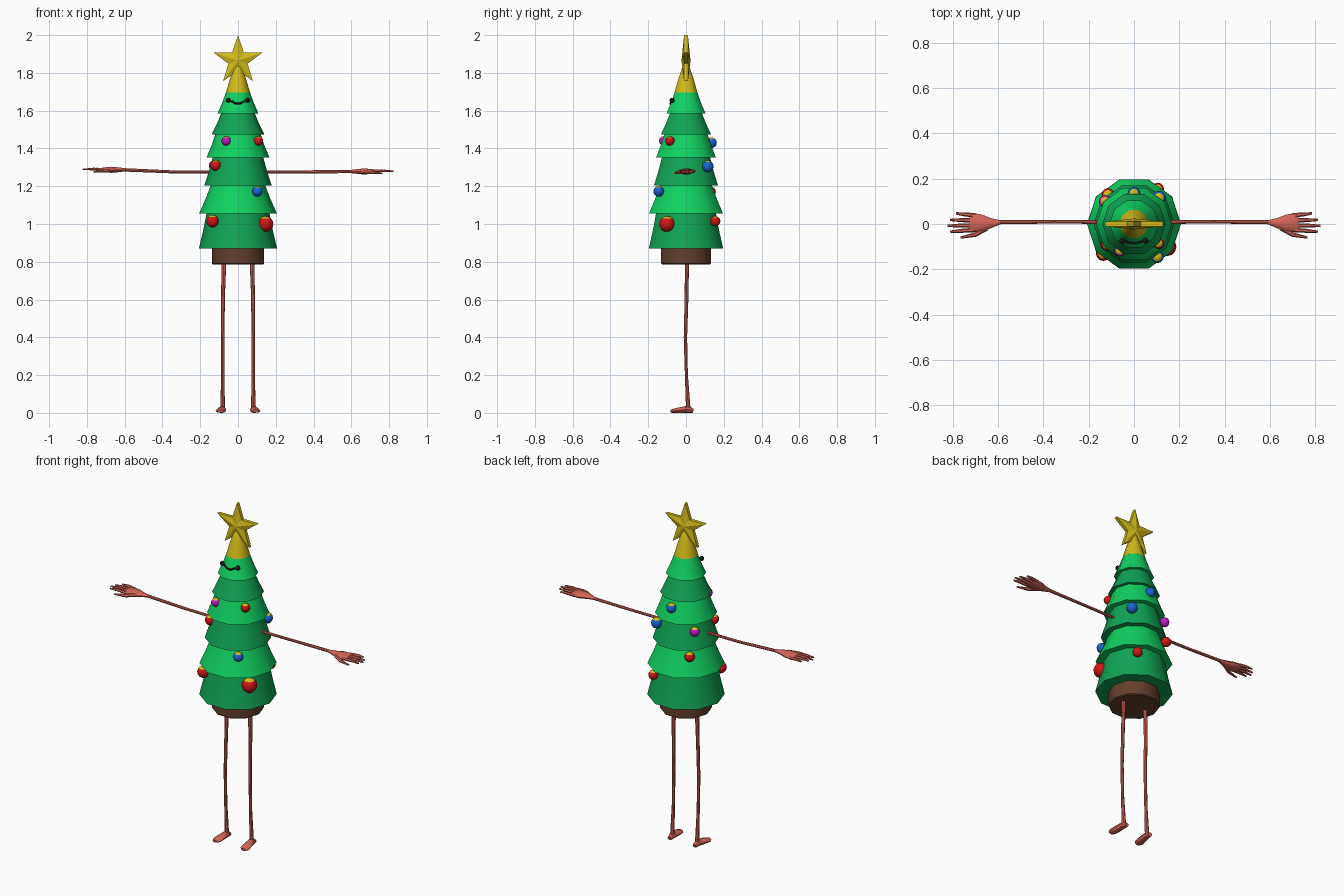
import bpy, bmesh, math
from mathutils import Vector

cube = bpy.data.objects.get("Cube")
if cube:
    bpy.data.objects.remove(cube, do_unlink=True)

X, Y, Z = Vector((1, 0, 0)), Vector((0, 1, 0)), Vector((0, 0, 1))


def material(name, rgb):
    m = bpy.data.materials.new(name)
    m.use_nodes = True
    m.diffuse_color = (*rgb, 1)
    m.node_tree.nodes["Principled BSDF"].inputs["Base Color"].default_value = (*rgb, 1)
    return m


LIGHT = material("light green", (0.005, 0.64, 0.12))
DARK = material("dark green", (0.005, 0.37, 0.09))
BROWN = material("bark brown", (0.12, 0.05, 0.025))
SKIN = material("coral skin", (0.66, 0.13, 0.1))
GOLD = material("gold", (0.64, 0.5, 0.01))
BLACK = material("black", (0.01, 0.01, 0.01))
RED = material("red", (0.65, 0.008, 0.008))
BLUE = material("blue", (0.01, 0.13, 0.62))
MAGENTA = material("magenta", (0.55, 0.01, 0.55))


def finish(name, bm, mats, angle=40):
    bmesh.ops.recalc_face_normals(bm, faces=bm.faces)
    mesh = bpy.data.meshes.new(name)
    bm.to_mesh(mesh)
    bm.free()
    for m in mats:
        mesh.materials.append(m)
    ob = bpy.data.objects.new(name, mesh)
    bpy.context.collection.objects.link(ob)
    if angle:
        bpy.ops.object.select_all(action='DESELECT')
        ob.select_set(True)
        bpy.context.view_layer.objects.active = ob
        bpy.ops.object.shade_smooth_by_angle(angle=math.radians(angle))
    return ob


def skin_rings(bm, rings):
    """Bridge successive closed rings and cap both ends."""
    rings = [[bm.verts.new(p) for p in ring] for ring in rings]
    n = len(rings[0])
    for a, b in zip(rings, rings[1:]):
        for i in range(n):
            j = (i + 1) % n
            bm.faces.new((a[i], a[j], b[j], b[i]))
    bm.faces.new(rings[0])
    bm.faces.new(rings[-1])


def lathe(name, profile, mat, n=10):
    bm = bmesh.new()
    angles = [math.tau * i / n for i in range(n)]
    skin_rings(bm, [[(r * math.cos(a), r * math.sin(a), z) for a in angles]
                    for r, z in profile])
    return finish(name, bm, [mat])


def tube(bm, path, ref, n=8):
    """Sweep an ellipse along (x, y, z, side radius, other radius) points."""
    pts = [Vector(p[:3]) for p in path]
    rings = []
    for i, (c, p) in enumerate(zip(pts, path)):
        t = (pts[min(i + 1, len(pts) - 1)] - pts[max(i - 1, 0)]).normalized()
        side = t.cross(ref).normalized()
        other = side.cross(t)
        rings.append([c + side * p[3] * math.cos(math.tau * k / n)
                      + other * p[-1] * math.sin(math.tau * k / n) for k in range(n)])
    skin_rings(bm, rings)


# Tree tiers: bottom height, top height, rim radius, top radius
tiers = [(0.87, 1.06, 0.207, 0.166), (1.055, 1.21, 0.206, 0.142),
         (1.205, 1.36, 0.178, 0.132), (1.353, 1.48, 0.166, 0.118),
         (1.475, 1.59, 0.139, 0.087), (1.586, 1.70, 0.108, 0.062)]
for i, (z0, z1, r0, r1) in enumerate(tiers):
    middle = ((r0 + r1) / 2 - 0.002, (z0 + z1) / 2)
    lathe(f"tree_tier_{i + 1}", [(r0, z0), middle, (r1, z1)], LIGHT if i % 2 else DARK)

lathe("trunk", [(0.132, 0.785), (0.138, 0.79), (0.138, 0.88)], BROWN)
lathe("star_base", [(0.064, 1.695), (0.042, 1.77), (0.016, 1.84), (0.003, 1.86)], GOLD)

# Five-pointed star with raised centre on both sides
bm = bmesh.new()
rim = []
for i in range(10):
    r = 0.053 if i % 2 else 0.135
    a = math.pi / 2 + i * math.pi / 5
    rim.append([bm.verts.new((r * math.cos(a), y, 1.865 + r * math.sin(a)))
                for y in (-0.01, 0.01)])
hubs = [bm.verts.new((0, y, 1.865)) for y in (-0.024, 0.024)]
for a, b in zip(rim, rim[1:] + rim[:1]):
    bm.faces.new((a[0], b[0], b[1], a[1]))
    for k in (0, 1):
        bm.faces.new((a[k], b[k], hubs[k]))
finish("star", bm, [GOLD], 0)

# Face
for side, label in ((-1, "right"), (1, "left")):
    bm = bmesh.new()
    bmesh.ops.create_uvsphere(bm, u_segments=12, v_segments=8, radius=0.013)
    bmesh.ops.translate(bm, verts=bm.verts, vec=(side * 0.051, -0.074, 1.655))
    finish(f"{label}_eye", bm, [BLACK], 60)
bm = bmesh.new()
smile = [k / 4 for k in range(-4, 5)]
tube(bm, [(0.034 * u, -0.083 + 0.006 * u * u, 1.637 + 0.014 * u * u, 0.005, 0.005)
          for u in smile], Y, 6)
finish("smile", bm, [BLACK], 60)

# Arms with hands, legs with feet
for s, label, z in ((-1, "right", 1.287), (1, "left", 1.278)):
    bm = bmesh.new()
    tube(bm, [(s * 0.08, 0.008, 1.275, 0.008, 0.008), (s * 0.35, 0.01, 1.276, 0.008, 0.008),
              (s * 0.61, 0.008, z, 0.009, 0.009)], Z)
    finish(f"{label}_arm", bm, [SKIN])

    bm = bmesh.new()
    tube(bm, [(s * 0.59, 0.008, z, 0.009, 0.008), (s * 0.63, 0.004, z, 0.022, 0.013),
              (s * 0.67, 0.003, z, 0.038, 0.017), (s * 0.71, 0.006, z, 0.042, 0.013),
              (s * 0.725, 0.006, z, 0.038, 0.009)], Z, 10)
    # Fingers: base y, tip y, tip x
    for y0, y1, tip in ((0.038, 0.047, 0.785), (0.016, 0.018, 0.812),
                        (-0.006, -0.008, 0.822), (-0.026, -0.034, 0.81)):
        tube(bm, [(s * 0.70, y0, z, 0.010, 0.009), (s * (0.71 + tip) / 2, (y0 + y1) / 2, z + 0.004, 0.009, 0.008),
                  (s * tip, y1, z + 0.002, 0.005, 0.004)], Z, 6)
    tube(bm, [(s * 0.65, -0.018, z, 0.012, 0.011), (s * 0.70, -0.047, z - 0.006, 0.010, 0.009),
              (s * 0.765, -0.06, z - 0.01, 0.005, 0.004)], Z, 6)
    finish(f"{label}_hand", bm, [SKIN])

    bm = bmesh.new()
    tube(bm, [(s * 0.075, 0.005, 0.80, 0.013, 0.011), (s * 0.079, 0.003, 0.62, 0.010, 0.010),
              (s * 0.081, -0.003, 0.40, 0.009, 0.009), (s * 0.081, 0.002, 0.20, 0.009, 0.008),
              (s * 0.081, 0.012, 0.02, 0.012, 0.012)], Y)
    finish(f"{label}_leg", bm, [SKIN])

    bm = bmesh.new()
    tube(bm, [(s * 0.081, 0.038, 0.011, 0.012, 0.011), (s * 0.083, 0.01, 0.019, 0.018, 0.019),
              (s * 0.088, -0.04, 0.014, 0.026, 0.014), (s * 0.092, -0.065, 0.011, 0.027, 0.011),
              (s * 0.093, -0.082, 0.009, 0.016, 0.008)], Z)
    finish(f"{label}_foot", bm, [SKIN])

# Baubles with gold caps: colour, x, y, z, radius
baubles = [(RED, 0.145, -0.10, 1.0, 0.042), (RED, -0.135, -0.13, 1.015, 0.033),
           (RED, 0.105, 0.155, 1.015, 0.027), (BLUE, 0.103, -0.145, 1.173, 0.028),
           (RED, -0.115, 0.13, 1.17, 0.028), (RED, -0.118, -0.09, 1.31, 0.029),
           (BLUE, 0.11, 0.115, 1.305, 0.031), (MAGENTA, -0.128, 0.1, 1.31, 0.027),
           (MAGENTA, -0.062, -0.118, 1.44, 0.025), (RED, 0.108, -0.085, 1.44, 0.025),
           (BLUE, 0.0, 0.135, 1.43, 0.028)]
for i, (mat, x, y, z, r) in enumerate(baubles):
    bm = bmesh.new()
    bmesh.ops.create_uvsphere(bm, u_segments=12, v_segments=8, radius=r)
    for f in bm.faces:
        f.material_index = int(f.calc_center_median().z > 0.6 * r)
    bmesh.ops.translate(bm, verts=bm.verts, vec=(x, y, z))
    finish(f"bauble_{i + 1}", bm, [mat, GOLD], 60)
